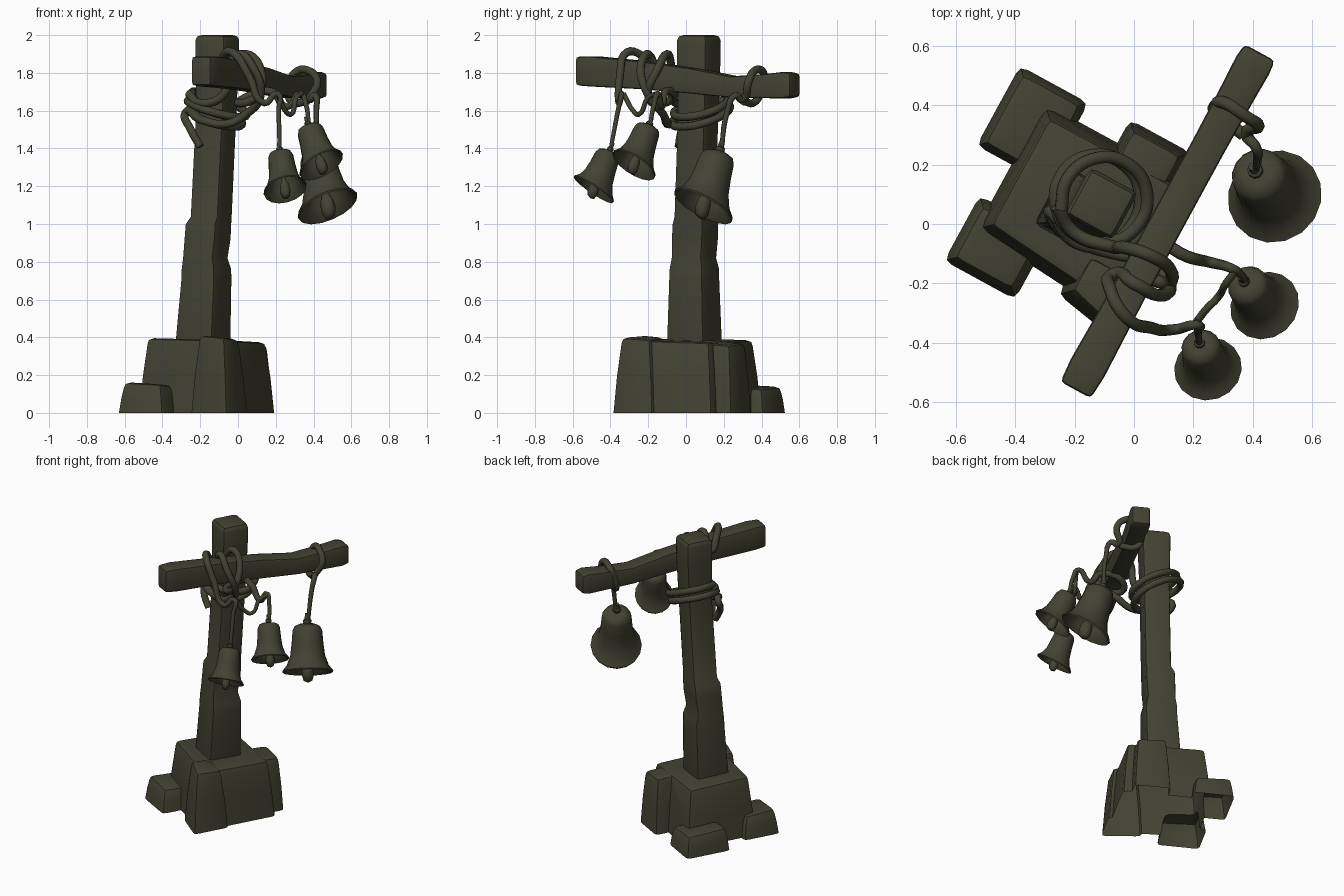
import bpy, bmesh, math
from mathutils import Vector, Matrix

if "Cube" in bpy.data.objects:
    bpy.data.objects.remove(bpy.data.objects["Cube"], do_unlink=True)

OLIVE = (0.055, 0.055, 0.033, 1)
mat = bpy.data.materials.new("dark_olive")
mat.use_nodes = True
mat.diffuse_color = OLIVE
mat.node_tree.nodes["Principled BSDF"].inputs["Base Color"].default_value = OLIVE

# The signpost is turned: u points out through the beam, v runs along it
U = Vector((0.878, -0.479, 0))
V = Vector((0.479, 0.878, 0))
Z = Vector((0, 0, 1))


def uv(u, v, z):
    return U * u + V * v + Z * z


def smooth(obj, angle):
    bpy.ops.object.select_all(action='DESELECT')
    obj.select_set(True)
    bpy.context.view_layer.objects.active = obj
    bpy.ops.object.shade_smooth_by_angle(angle=math.radians(angle))


def finish(name, mesh, angle=40):
    obj = bpy.data.objects.new(name, mesh)
    bpy.context.collection.objects.link(obj)
    mesh.materials.clear()
    mesh.materials.append(mat)
    smooth(obj, angle)
    return obj


def loft(name, rings, bevel):
    """Skin four-cornered rings into a closed solid with worn edges."""
    bm = bmesh.new()
    loops = [[bm.verts.new(p) for p in ring] for ring in rings]
    bm.faces.new(loops[0][::-1])
    bm.faces.new(loops[-1])
    for a, b in zip(loops, loops[1:]):
        for i in range(4):
            j = (i + 1) % 4
            bm.faces.new((a[i], a[j], b[j], b[i]))
    bmesh.ops.recalc_face_normals(bm, faces=bm.faces)
    edges = [e for e in bm.edges if e.calc_face_angle(0) > 0.6]
    bmesh.ops.bevel(bm, geom=edges, offset=bevel, segments=2, profile=0.6,
                    affect='EDGES', clamp_overlap=True)
    mesh = bpy.data.meshes.new(name)
    bm.to_mesh(mesh)
    bm.free()
    return finish(name, mesh)


def rect(u0, u1, v0, v1, z, lean=0, skew=0):
    return [uv(u0, v0 + skew, z + lean), uv(u1, v0, z),
            uv(u1, v1, z - lean), uv(u0, v1, z)]


# Stone footing: base rectangle, inset at the top, height, corner skew
stones = [
    ("footing", (-0.458, 0.112, -0.315, 0.213), 0.036, 0.385, 0.045),
    ("front_stone", (-0.11, 0.135, -0.375, -0.13), 0.035, 0.40, 0.045),
    ("back_stone", (-0.18, 0.055, 0.05, 0.302), 0.025, 0.37, 0),
    ("low_stone_back", (-0.592, -0.33, -0.022, 0.284), 0.02, 0.14, 0),
    ("low_stone_left", (-0.502, -0.23, -0.415, -0.165), 0.025, 0.152, 0),
]
blocks = []
for i, (name, (u0, u1, v0, v1), k, h, skew) in enumerate(stones):
    rings = [rect(u0 + k * t, u1 - k * t, v0 + k * t, v1 - k * t, z, 0.012 * max(t, 0), skew)
             for z, t in ((-0.08 - 0.01 * i, 0), (0, 0), (h * 0.5, 0.4), (h, 1))]
    blocks.append(loft(name, rings, 0.03))

# Merge the stones, then cut them off at the ground, open underneath
footing = blocks[0]
for other in blocks[1:]:
    mod = footing.modifiers.new("union", 'BOOLEAN')
    mod.operation = 'UNION'
    mod.solver = 'EXACT'
    mod.object = other
    bpy.ops.object.select_all(action='DESELECT')
    footing.select_set(True)
    bpy.context.view_layer.objects.active = footing
    bpy.ops.object.modifier_apply(modifier=mod.name)
    bpy.data.objects.remove(other, do_unlink=True)
bm = bmesh.new()
bm.from_mesh(footing.data)
bmesh.ops.bisect_plane(bm, geom=bm.verts[:] + bm.edges[:] + bm.faces[:],
                       plane_co=(0, 0, 0), plane_no=(0, 0, 1), clear_inner=True)
bm.to_mesh(footing.data)
bm.free()
smooth(footing, 40)

# Post: (height, u, v, half width), with a chip and a step
post = [(0.3, -0.188, -0.051, 0.114), (0.7, -0.168, -0.042, 0.103),
        (0.76, -0.168, -0.041, 0.102), (0.82, -0.172, -0.046, 0.092),
        (0.92, -0.164, -0.036, 0.095), (1.0, -0.161, -0.031, 0.094),
        (1.04, -0.147, -0.026, 0.085), (1.6, -0.132, 0.002, 0.084),
        (1.85, -0.129, 0.006, 0.09), (1.97, -0.129, 0.007, 0.091),
        (2.0, -0.129, 0.007, 0.084)]
loft("post", [rect(u - h, u + h, v - h, v + h, z) for z, u, v, h in post], 0.024)

# Crossbeam: (along, height, half width, half height)
beam = [(-0.585, 1.81, 0.058, 0.076), (-0.5, 1.808, 0.064, 0.08),
        (-0.2, 1.788, 0.058, 0.074), (0.1, 1.758, 0.057, 0.067),
        (0.35, 1.725, 0.057, 0.057), (0.55, 1.73, 0.06, 0.064),
        (0.66, 1.735, 0.063, 0.07), (0.71, 1.735, 0.058, 0.062)]
loft("crossbeam", [[uv(0.095 + a * w, s, z + b * h)
                    for a, b in ((-1, -1), (1, -1), (1, 1), (-1, 1))]
                   for s, z, w, h in beam], 0.018)


def rope(name, pts, thick, thin):
    """Smooth tube through the points, tapering to thin over its last third."""
    curve = bpy.data.curves.new(name, 'CURVE')
    curve.dimensions = '3D'
    curve.bevel_depth = 1
    curve.bevel_resolution = 2
    curve.use_fill_caps = True
    curve.resolution_u = 5
    s = curve.splines.new('BEZIER')
    s.bezier_points.add(len(pts) - 1)
    for i, (bp, p) in enumerate(zip(s.bezier_points, pts)):
        bp.co = p
        bp.handle_left_type = bp.handle_right_type = 'AUTO'
        t = max(0, i / (len(pts) - 1) * 3 - 2)
        bp.radius = thick + (thin - thick) * t
    temp = bpy.data.objects.new(name + "_path", curve)
    bpy.context.collection.objects.link(temp)
    ev = temp.evaluated_get(bpy.context.evaluated_depsgraph_get())
    mesh = bpy.data.meshes.new_from_object(ev)
    bpy.data.objects.remove(temp, do_unlink=True)
    finish(name, mesh, 60)


# Rope wound twice round the post, with a loose tail
wind = [(-0.2, -0.04, 1.41), (-0.25, -0.02, 1.5)]
for i in range(17):
    a = math.radians(190 + 45 * i)
    r = 0.148 + 0.016 * math.cos(i)
    x, y = r * math.cos(a), r * math.sin(a)
    wind.append((-0.115 + x, 0.07 + y, 1.545 + 0.007 * i - 0.32 * x + 0.2 * y))
rope("post_rope", wind, 0.022, 0.022)

# Ropes looped over the beam that carry the bells
rope("middle_bell_rope", [
    (-0.26, 0.06, 1.69), (-0.2, -0.03, 1.64), (-0.08, -0.075, 1.68), (-0.03, -0.08, 1.85),
    (0.04, -0.1, 1.9), (0.12, -0.15, 1.82), (0.1, -0.2, 1.68), (0.0, -0.12, 1.64),
    (0.06, -0.06, 1.68), (0.18, -0.11, 1.7), (0.26, -0.13, 1.62), (0.33, -0.15, 1.69),
    (0.36, -0.17, 1.63), (0.375, -0.19, 1.53)], 0.022, 0.011)
rope("front_bell_rope", [
    (-0.26, 0.02, 1.61), (-0.18, -0.06, 1.55), (-0.06, -0.1, 1.53), (0.04, -0.12, 1.58),
    (0.12, -0.2, 1.68), (0.08, -0.24, 1.83), (0.0, -0.2, 1.9), (-0.07, -0.17, 1.8),
    (-0.08, -0.22, 1.88), (-0.03, -0.31, 1.91), (0.06, -0.35, 1.78), (0.14, -0.355, 1.64),
    (0.21, -0.34, 1.69), (0.215, -0.36, 1.6), (0.22, -0.4, 1.39)], 0.022, 0.011)
rope("link_rope", [(0.21, -0.33, 1.69), (0.25, -0.28, 1.6), (0.28, -0.25, 1.58),
                   (0.31, -0.2, 1.67), (0.34, -0.16, 1.69)], 0.013, 0.013)
rope("back_bell_rope", [
    (0.37, 0.3, 1.65), (0.28, 0.37, 1.65), (0.275, 0.4, 1.74), (0.3, 0.41, 1.8),
    (0.38, 0.36, 1.81), (0.42, 0.33, 1.75), (0.38, 0.3, 1.66), (0.41, 0.26, 1.68),
    (0.415, 0.22, 1.6), (0.41, 0.185, 1.38)], 0.021, 0.012)

# Bell outline (radius, drop), outside then inside, and clapper outline
BELL = [(0, 0), (0.3, 0), (0.5, 0.05), (0.58, 0.14), (0.62, 0.4), (0.68, 0.65),
        (0.82, 0.85), (1, 0.97), (0.98, 1), (0.9, 0.97), (0.68, 0.78), (0.5, 0.3), (0, 0.15)]
CLAPPER = [(0, 0.2), (0.09, 0.2), (0.1, 0.75), (0.22, 0.9), (0.24, 1.05), (0.17, 1.17), (0, 1.21)]
COLLAR = [(0, -0.22), (0.1, -0.22), (0.12, -0.1), (0.19, -0.08), (0.19, -0.03), (0.12, 0.02), (0, 0.02)]


def lathe(name, outline, top, mouth, radius, sides):
    """Turn an outline about the line from top to mouth; the rim swings outward."""
    axis = Vector(mouth) - Vector(top)
    length = axis.length
    swing = Vector((axis.x, axis.y, 0)).normalized() * 0.25
    m = Matrix.Translation(top) @ axis.to_track_quat('Z', 'Y').to_matrix().to_4x4()
    bm = bmesh.new()
    vs = [bm.verts.new((r * radius, 0, d * length)) for r, d in outline]
    es = [bm.edges.new(p) for p in zip(vs, vs[1:])]
    bmesh.ops.spin(bm, geom=vs + es, cent=(0, 0, 0), axis=(0, 0, 1),
                   angle=math.tau, steps=sides, use_duplicate=False)
    bmesh.ops.remove_doubles(bm, verts=bm.verts, dist=1e-4)
    bmesh.ops.recalc_face_normals(bm, faces=bm.faces)
    for v in bm.verts:
        t = v.co.z / length
        v.co = m @ v.co
        v.co.z += t * swing.dot(v.co - Vector(top) - axis * t)
    mesh = bpy.data.meshes.new(name)
    bm.to_mesh(mesh)
    bm.free()
    finish(name, mesh, 50)


for name, top, mouth, radius in (
        ("back_bell", (0.412, 0.175, 1.38), (0.476, 0.09, 1.09), 0.162),
        ("middle_bell", (0.374, -0.197, 1.52), (0.442, -0.277, 1.31), 0.121),
        ("front_bell", (0.222, -0.405, 1.385), (0.25, -0.49, 1.18), 0.115)):
    lathe(name, BELL, top, mouth, radius, 16)
    lathe(name + "_clapper", CLAPPER, top, mouth, radius, 10)
    lathe(name + "_collar", COLLAR, top, mouth, radius * 0.85, 8)
